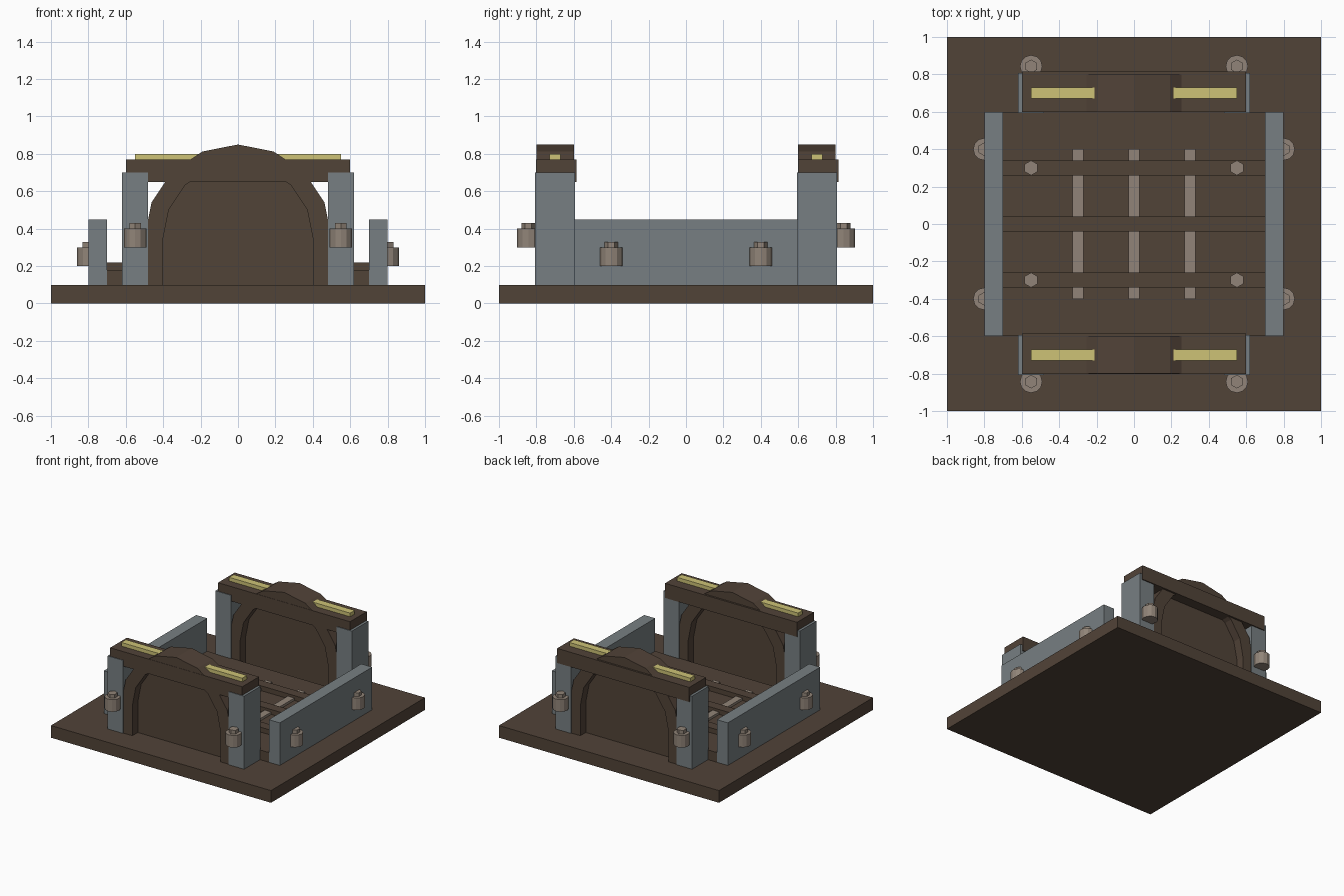
import bpy, bmesh, math

if "Cube" in bpy.data.objects:
    bpy.data.objects.remove(bpy.data.objects["Cube"])


def material(name, rgb):
    m = bpy.data.materials.new(name)
    m.diffuse_color = (*rgb, 1)
    m.use_nodes = True
    m.node_tree.nodes["Principled BSDF"].inputs["Base Color"].default_value = m.diffuse_color
    return m


BROWN = material("dark_brown", (0.083, 0.056, 0.039))
STEEL = material("blue_grey", (0.185, 0.212, 0.223))
BOLT = material("warm_grey", (0.283, 0.231, 0.188))
GOLD = material("pale_gold", (0.61, 0.54, 0.18))


def finish(name, bm, mat):
    bmesh.ops.recalc_face_normals(bm, faces=bm.faces)
    me = bpy.data.meshes.new(name)
    bm.to_mesh(me)
    bm.free()
    me.materials.append(mat)
    ob = bpy.data.objects.new(name, me)
    bpy.context.collection.objects.link(ob)
    return ob


def box(name, x0, x1, y0, y1, z0, z1, mat):
    bm = bmesh.new()
    bmesh.ops.create_cube(bm, size=1)
    for v in bm.verts:
        v.co.x = x1 if v.co.x > 0 else x0
        v.co.y = y1 if v.co.y > 0 else y0
        v.co.z = z1 if v.co.z > 0 else z0
    return finish(name, bm, mat)


def add_prism(bm, x, y, z0, z1, r, sides):
    new = bmesh.ops.create_cone(bm, cap_ends=True, segments=sides,
                                radius1=r, radius2=r, depth=z1 - z0)
    for v in new["verts"]:
        v.co.x += x
        v.co.y += y
        v.co.z += (z0 + z1) / 2


def bolt(name, x, y, z):
    # Wide collar with a small hexagonal head
    bm = bmesh.new()
    add_prism(bm, x, y, z, z + 0.1, 0.06, 12)
    add_prism(bm, x, y, z + 0.1, z + 0.13, 0.036, 6)
    return finish(name, bm, BOLT)


def extrude_outline(name, pts, y0, y1, mat):
    bm = bmesh.new()
    face = bm.faces.new([bm.verts.new((x, y0, z)) for x, z in pts])
    ext = bmesh.ops.extrude_face_region(bm, geom=[face])
    for v in ext["geom"]:
        if isinstance(v, bmesh.types.BMVert):
            v.co.y = y1
    return finish(name, bm, mat)


def arch_points(r):
    # Straight jambs with an eight-segment round top
    top = [(r * math.cos(i * math.pi / 8), 0.35 + r * math.sin(i * math.pi / 8))
           for i in range(9)]
    return [(r, 0.1)] + top + [(-r, 0.1)]


def arch_ring(name, y0, y1):
    bm = bmesh.new()
    loops = [[bm.verts.new((x, y, z)) for x, z in arch_points(r)]
             for r, y in ((0.5, y0), (0.5, y1), (0.4, y1), (0.4, y0))]
    n = len(loops[0])
    for k in range(4):
        a, b = loops[k], loops[(k + 1) % 4]
        for i in range(n - 1):
            bm.faces.new((a[i], a[i + 1], b[i + 1], b[i]))
    for i in (0, n - 1):
        bm.faces.new([lp[i] for lp in loops])
    return finish(name, bm, BROWN)


# Base and raised floor
box("base_plate", -1, 1, -1, 1, 0, 0.1, BROWN)
box("floor_slab", -0.7, 0.7, -0.6, 0.6, 0.1, 0.18, BROWN)

# Floor bars under cross beams
for x in (-0.3, 0, 0.3):
    box("floor_bar", x - 0.03, x + 0.03, -0.4, 0.4, 0.175, 0.2, BOLT)
for y in (-0.3, 0, 0.3):
    box("cross_beam", -0.7, 0.7, y - 0.04, y + 0.04, 0.17, 0.22, BROWN)

# Side walls, side bolts and beam bolts
for sx in (-1, 1):
    xa, xb = sorted((sx * 0.7, sx * 0.8))
    box("side_wall", xa, xb, -0.6, 0.6, 0.1, 0.45, STEEL)
    for sy in (-1, 1):
        bolt("side_bolt", sx * 0.8, sy * 0.4, 0.2)
        bm = bmesh.new()
        add_prism(bm, sx * 0.55, sy * 0.3, 0.22, 0.25, 0.04, 6)
        finish("beam_bolt", bm, BOLT)

# Two gateways: arch, door panel, lintel, posts, trim and bolts
for sy in (-1, 1):
    yc = sy * 0.7
    arch_ring("arch_frame", yc - 0.1, yc + 0.1)
    extrude_outline("door_panel", arch_points(0.4), yc - 0.03, yc + 0.03, BROWN)
    box("lintel", -0.6, 0.6, yc - 0.102, yc + 0.115, 0.65, 0.77, BROWN)
    for sx in (-1, 1):
        xc = sx * 0.55
        box("gate_post", xc - 0.07, xc + 0.07, yc - 0.107, yc + 0.107, 0.1, 0.7, STEEL)
        xa, xb = sorted((sx * 0.21, sx * 0.55))
        box("gold_strip", xa, xb, yc - 0.03, yc + 0.03, 0.765, 0.8, GOLD)
        bolt("post_bolt", xc, sy * 0.843, 0.3)
